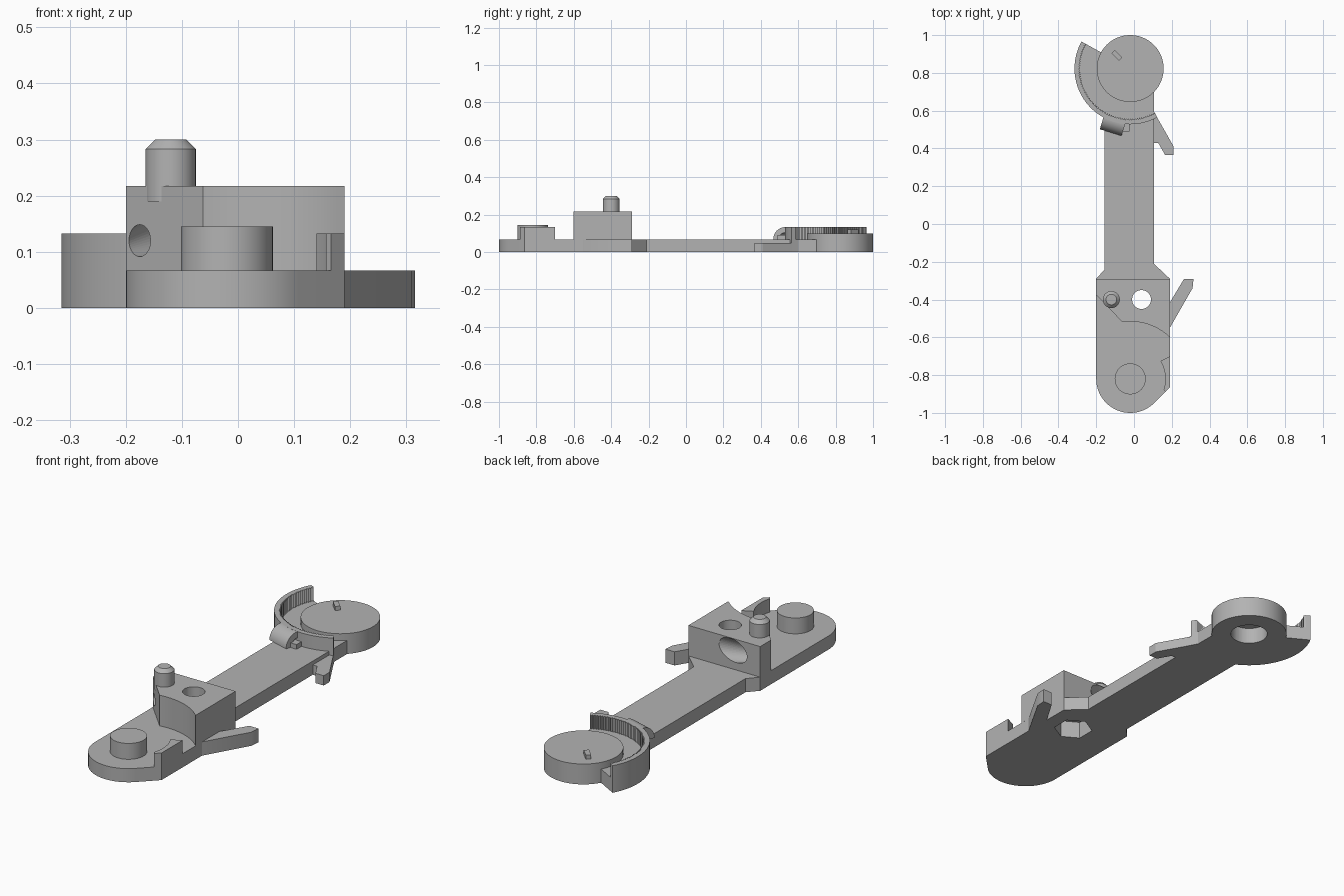
import bpy, bmesh, math
from mathutils import Vector, Matrix

if "Cube" in bpy.data.objects:
    bpy.data.objects.remove(bpy.data.objects["Cube"])

grey = bpy.data.materials.new("plain_grey")
grey.diffuse_color = (0.45, 0.45, 0.45, 1)
grey.use_nodes = True
grey.node_tree.nodes["Principled BSDF"].inputs["Base Color"].default_value = grey.diffuse_color

PLATE = 0.067                 # plate thickness
HEAD = (-0.02, 0.823)         # centre of the round head
FOOT = (-0.02, -0.82)         # centre of the round foot


def arc(c, r, a0, a1, n):
    """Points on an arc, angles in degrees."""
    return [(c[0] + r * math.cos(math.radians(a0 + (a1 - a0) * i / n)),
             c[1] + r * math.sin(math.radians(a0 + (a1 - a0) * i / n))) for i in range(n + 1)]


def finish(name, bm):
    bmesh.ops.recalc_face_normals(bm, faces=bm.faces)
    me = bpy.data.meshes.new(name)
    bm.to_mesh(me)
    bm.free()
    me.materials.append(grey)
    ob = bpy.data.objects.new(name, me)
    bpy.context.collection.objects.link(ob)
    return ob


def prism(name, pts, z0, z1, matrix=None):
    """Extrude a closed outline from z0 to z1."""
    bm = bmesh.new()
    f = bm.faces.new([bm.verts.new((x, y, z0)) for x, y in pts])
    ext = bmesh.ops.extrude_face_region(bm, geom=[f])
    bmesh.ops.translate(bm, vec=(0, 0, z1 - z0),
                        verts=[v for v in ext["geom"] if isinstance(v, bmesh.types.BMVert)])
    if matrix:
        bmesh.ops.transform(bm, matrix=matrix, verts=bm.verts)
    return finish(name, bm)


def cone(name, p0, p1, r0, r1, n=48):
    """Round bar or cone between two points."""
    p0, p1 = Vector(p0), Vector(p1)
    d = p1 - p0
    m = Matrix.Translation((p0 + p1) / 2) @ d.to_track_quat('Z', 'Y').to_matrix().to_4x4()
    bm = bmesh.new()
    bmesh.ops.create_cone(bm, cap_ends=True, segments=n, radius1=r0, radius2=r1,
                          depth=d.length, matrix=m)
    return finish(name, bm)


def cylinder(name, c, r, z0, z1, n=64):
    return cone(name, (*c, z0), (*c, z1), r, r, n)


def cut(ob, *cutters):
    for c in cutters:
        c.hide_render = True
        c.hide_viewport = True
        mod = ob.modifiers.new("cut", 'BOOLEAN')
        mod.operation = 'DIFFERENCE'
        mod.solver = 'EXACT'
        mod.object = c


# Base plate with rounded foot and narrower arm
plate = prism("base_plate",
              arc(FOOT, 0.18, 180, 315, 36)
              + [(0.19, -0.864), (0.19, -0.29), (0.105, -0.21), (0.105, 0.697),
                 (-0.155, 0.697), (-0.155, -0.24), (-0.2, -0.29)], 0, PLATE)

# Raised block with a concave front and a slanted corner
block = prism("raised_block",
              [(-0.2, -0.29), (-0.2, -0.375)] + arc(FOOT, 0.304, 98, 46.3, 24)
              + [(0.19, -0.29)], PLATE, 0.217)

# Bolt hole, nut pocket and slanted flared bore
bolt = cylinder("bolt_hole_cutter", (0.04, -0.4), 0.05, -0.1, 0.4)
nut = cylinder("nut_pocket_cutter", (0.04, -0.4), 0.09, -0.05, 0.085, 6)
bore = cone("flared_bore_cutter", (-0.214, -0.44, 0.106), (-0.02, -0.246, 0.17), 0.019, 0.062)
cut(plate, bolt, nut)
cut(block, bolt, nut, bore)

# Chamfered pin on the block
pin = (-0.12, -0.4)
cylinder("pin", pin, 0.045, 0.19, 0.283, 32)
cone("pin_tip", (*pin, 0.283), (*pin, 0.3), 0.045, 0.028, 32)

# Foot boss and curved corner stop
cylinder("foot_boss", FOOT, 0.082, PLATE - 0.01, 0.145)
prism("corner_stop",
      [(0.19, -0.70), (0.14, -0.725)] + arc(FOOT, 0.186, 22, -18, 10)
      + [(0.166, -0.888), (0.19, -0.864)], PLATE - 0.01, 0.133)

# Round head with a blind socket underneath
head = cylinder("head_disc", HEAD, 0.177, 0, 0.1, 96)
cut(head, cylinder("socket_cutter", HEAD, 0.086, -0.05, 0.08))

# Pointer tick on the head
prism("pointer_tick", [(-0.028, -0.012), (0.028, -0.012), (0.028, 0.012), (-0.028, 0.012)],
      0.09, 0.12, Matrix.Translation((-0.09, 0.893, 0)) @ Matrix.Rotation(math.radians(-45), 4, 'Z'))

# Crescent floor and toothed curved wall around the head
A0, A1 = 151, 299
prism("crescent_floor", arc(HEAD, 0.295, A0, A1, 60) + arc(HEAD, 0.172, A1, A0, 40), 0, PLATE)
teeth = []
for i in range(121):
    a = math.radians(A1 + (A0 - A1) * i / 120)
    r = 0.264 if i % 2 else 0.273
    teeth.append((HEAD[0] + r * math.cos(a), HEAD[1] + r * math.sin(a)))
prism("toothed_wall", arc(HEAD, 0.295, A0, A1, 60) + teeth, PLATE - 0.005, 0.133)

# Quarter-round bridge from the wall top down to the arm
ang = math.radians(253)
radial = Vector((math.cos(ang), math.sin(ang), 0))
side = Vector((-math.sin(ang), math.cos(ang), 0))
m = Matrix((radial, (0, 0, 1), side)).transposed().to_4x4()
m.translation = Vector((*HEAD, 0))
prism("curved_bridge",
      arc((0.288, PLATE), 0.066, 0, 90, 14) + arc((0.288, PLATE), 0.036, 90, 0, 14),
      -0.06, 0.06, m)
prism("small_stop", [(-0.06, 0.49), (-0.025, 0.49), (-0.025, 0.54), (-0.06, 0.54)],
      PLATE - 0.01, 0.09)

# Angled side tabs
prism("front_tab", [(0.18, -0.567), (0.31, -0.34), (0.315, -0.29), (0.265, -0.29),
                    (0.19, -0.415), (0.18, -0.415)], 0, PLATE)
prism("rear_tab", [(0.1, 0.43), (0.128, 0.43), (0.165, 0.365), (0.21, 0.365),
                   (0.21, 0.41), (0.105, 0.595), (0.1, 0.595)], 0, 0.048)

# Smooth round sides while keeping edges sharp
bpy.ops.object.select_all(action='DESELECT')
for ob in bpy.context.collection.objects:
    if not ob.hide_render:
        ob.select_set(True)
        bpy.context.view_layer.objects.active = ob
bpy.ops.object.shade_smooth_by_angle(angle=math.radians(25))
